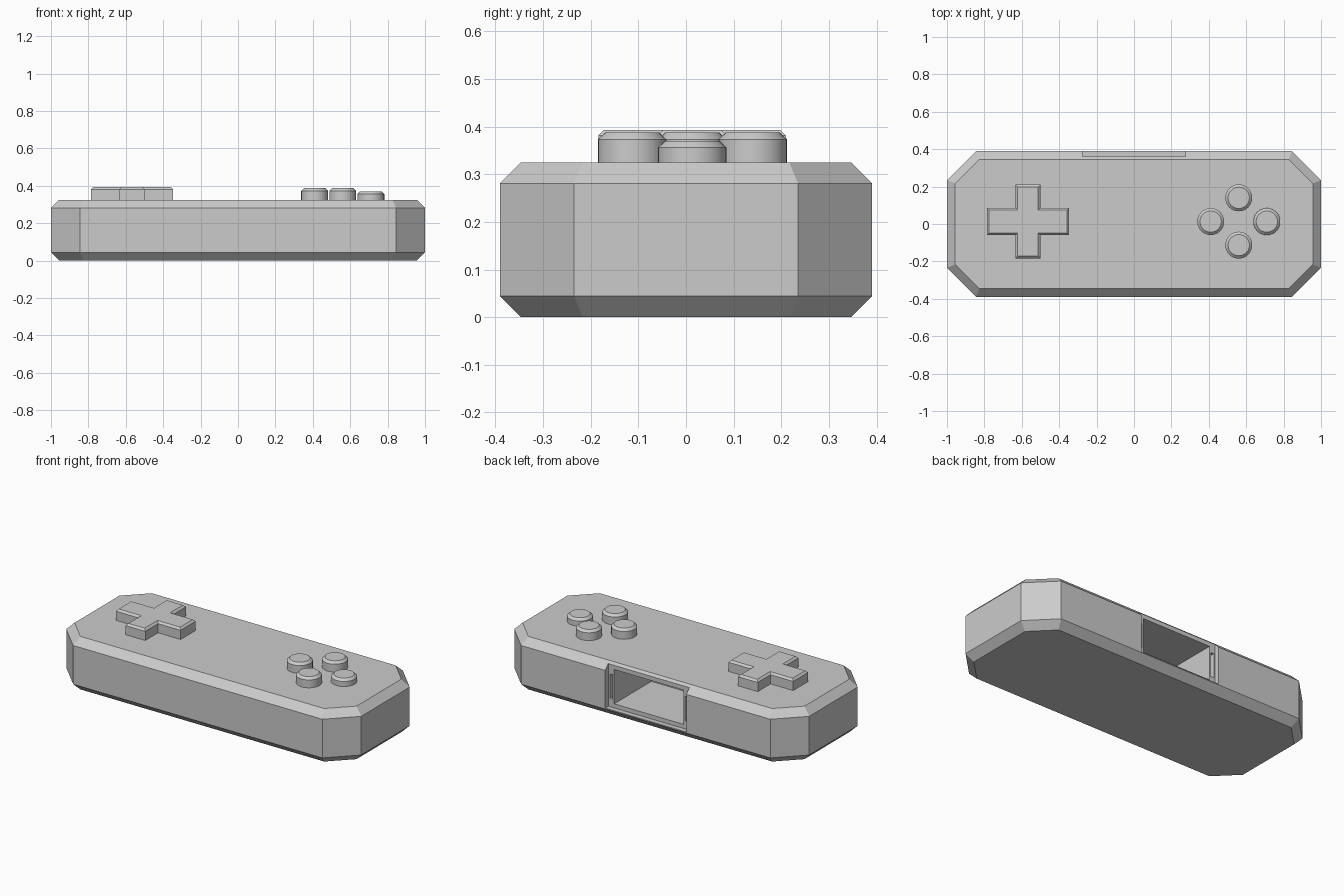
import bpy, bmesh
from math import cos, sin, tan, pi
from mathutils import Vector

cube = bpy.data.objects.get("Cube")
if cube:
    bpy.data.objects.remove(cube, do_unlink=True)

grey = bpy.data.materials.new("plain_grey")
grey.use_nodes = True
colour = (0.6, 0.6, 0.6, 1)
grey.diffuse_color = colour
grey.node_tree.nodes["Principled BSDF"].inputs["Base Color"].default_value = colour


def inset(points, d):
    """Move every edge of an anticlockwise outline inward by d."""
    result = []
    for i, p in enumerate(points):
        a = (p - points[i - 1]).normalized()
        b = (points[(i + 1) % len(points)] - p).normalized()
        na, nb = Vector((-a.y, a.x)), Vector((-b.y, b.x))
        result.append(p + (na + nb) * d / (1 + na.dot(nb)))
    return result


def loft(name, layers, smooth=False):
    """Stack outlines, given as (points, z), into a closed solid."""
    bm = bmesh.new()
    rings = [[bm.verts.new((p.x, p.y, z)) for p in pts] for pts, z in layers]
    n = len(rings[0])
    bm.faces.new(rings[0][::-1])
    bm.faces.new(rings[-1])
    for low, high in zip(rings, rings[1:]):
        for i in range(n):
            j = (i + 1) % n
            bm.faces.new((low[i], low[j], high[j], high[i]))
    mesh = bpy.data.meshes.new(name)
    bm.to_mesh(mesh)
    bm.free()
    mesh.materials.append(grey)
    obj = bpy.data.objects.new(name, mesh)
    bpy.context.collection.objects.link(obj)
    bpy.ops.object.select_all(action='DESELECT')
    obj.select_set(True)
    bpy.context.view_layer.objects.active = obj
    if smooth:
        bpy.ops.object.shade_smooth_by_angle(angle=pi / 6)
    return obj


def cut_box(body, x0, x1, y0, y1, z0, z1):
    pts = [Vector(p) for p in ((x0, y0), (x1, y0), (x1, y1), (x0, y1))]
    cutter = loft("cutter", [(pts, z0), (pts, z1)])
    cutter.hide_render = True
    mod = body.modifiers.new("cut", 'BOOLEAN')
    mod.operation = 'DIFFERENCE'
    mod.solver = 'EXACT'
    mod.object = cutter
    bpy.context.view_layer.objects.active = body
    bpy.ops.object.modifier_apply(modifier=mod.name)
    bpy.data.objects.remove(cutter, do_unlink=True)


# Chamfered eight-sided case
W, D, H, C, B = 1.0, 0.39, 0.325, 0.155, 0.044
outline = [Vector(p) for p in (
    (W, -D + C), (W, D - C), (W - C, D), (C - W, D),
    (-W, D - C), (-W, C - D), (C - W, -D), (W - C, -D))]
small = inset(outline, B)
case = loft("case", [(small, 0), (outline, B), (outline, H - B), (small, H)])

# Rear port: shallow notch, deep pocket and a slot in each jamb
cut_box(case, -0.275, 0.275, 0.36, 0.5, 0.05, 0.5)
cut_box(case, -0.235, 0.235, 0.0, 0.45, 0.075, 0.285)
for s in (-1, 1):
    xs = sorted((s * 0.245, s * 0.265))
    cut_box(case, *xs, 0.32, 0.45, 0.1, 0.25)

# Direction pad
cx, cy, lx, ly, ax, ay = -0.567, 0.013, 0.22, 0.197, 0.067, 0.073
quarter = [(lx, -ay), (lx, ay), (ax, ay), (ax, ly), (-ax, ly), (-ax, ay)]
cross = quarter + [(-x, -y) for x, y in quarter]
cross = [Vector((cx + x, cy + y)) for x, y in cross]
loft("direction_pad", [(cross, H - 0.02), (cross, 0.381), (inset(cross, 0.012), 0.393)])

# Four round buttons
for name, x, y, top in (("back_button", 0.56, 0.14, 0.387),
                        ("front_button", 0.56, -0.113, 0.387),
                        ("right_button", 0.71, 0.013, 0.37),
                        ("left_button", 0.41, 0.013, 0.387)):
    circle = [Vector((x + 0.072 * cos(i * pi / 16), y + 0.072 * sin(i * pi / 16)))
              for i in range(32)]
    loft(name, [(circle, H - 0.02), (circle, top - 0.014), (inset(circle, 0.015), top)],
         smooth=True)
